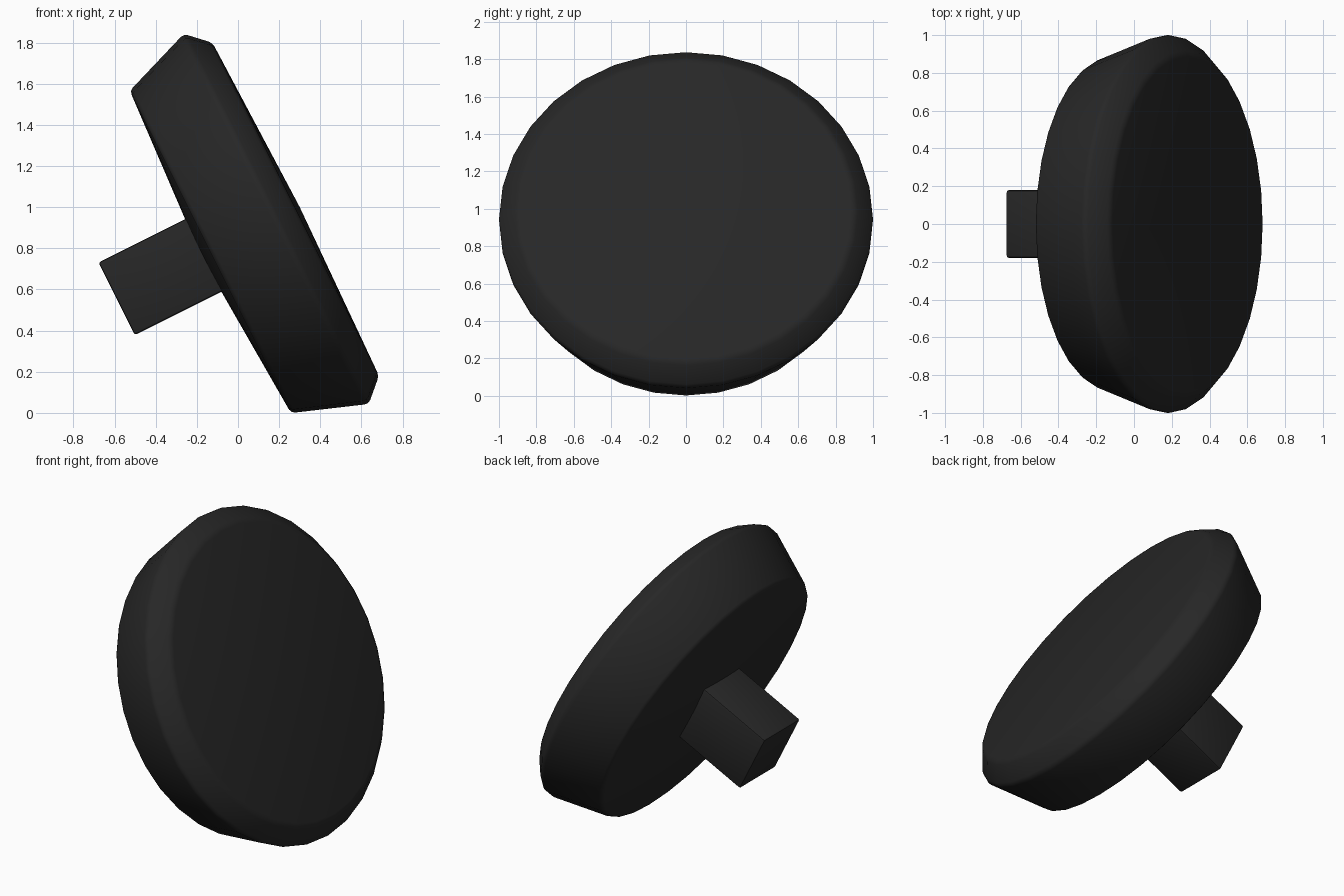
import bpy, bmesh, math
from mathutils import Matrix

if "Cube" in bpy.data.objects:
    bpy.data.objects.remove(bpy.data.objects["Cube"])

# One near-black material
black = bpy.data.materials.new("soft black")
black.diffuse_color = (0.02, 0.02, 0.02, 1)
black.use_nodes = True
black.node_tree.nodes["Principled BSDF"].inputs["Base Color"].default_value = black.diffuse_color

# Whole model is built along local z, then tilted around y
TILT = Matrix.Translation((-0.34, 0, 0.68)) @ Matrix.Rotation(math.atan2(2, 1), 4, 'Y')


def finish(name, bm, bevel):
    bmesh.ops.recalc_face_normals(bm, faces=bm.faces)
    me = bpy.data.meshes.new(name)
    bm.to_mesh(me)
    bm.free()
    ob = bpy.data.objects.new(name, me)
    bpy.context.collection.objects.link(ob)
    me.materials.append(black)
    me.polygons.foreach_set("use_smooth", [True] * len(me.polygons))
    mod = ob.modifiers.new("Bevel", 'BEVEL')
    mod.width, mod.segments = bevel, 2
    mod.limit_method, mod.angle_limit = 'ANGLE', math.radians(25)
    ob.matrix_world = TILT
    return ob


# Round head: shallow cone back, flared wall, chamfered front, shallow cone front
SIDES = 32
bm = bmesh.new()
rings = []
for r, z in [(0.876, 0.23), (1.006, 0.588), (0.905, 0.694)]:
    rings.append([bm.verts.new((r * math.cos(2 * math.pi * i / SIDES),
                                r * math.sin(2 * math.pi * i / SIDES), z))
                  for i in range(SIDES)])
back = bm.verts.new((0, 0, 0.18))
front = bm.verts.new((0, 0, 0.716))
for i in range(SIDES):
    j = (i + 1) % SIDES
    bm.faces.new((back, rings[0][j], rings[0][i]))
    bm.faces.new((front, rings[2][i], rings[2][j]))
    for a, b in zip(rings, rings[1:]):
        bm.faces.new((a[i], a[j], b[j], b[i]))
finish("head", bm, 0.02)

# Square stem behind the head
bm = bmesh.new()
bmesh.ops.create_cube(bm, size=1, matrix=Matrix.Translation((0, 0, -0.015))
                      @ Matrix.Diagonal((0.394, 0.358, 0.53, 1)))
finish("stem", bm, 0.012)

# Smooth shading with sharp corners kept
for ob in bpy.context.collection.objects:
    ob.select_set(True)
    bpy.context.view_layer.objects.active = ob
bpy.ops.object.convert(target='MESH')
bpy.ops.object.shade_smooth_by_angle(angle=math.radians(40))
